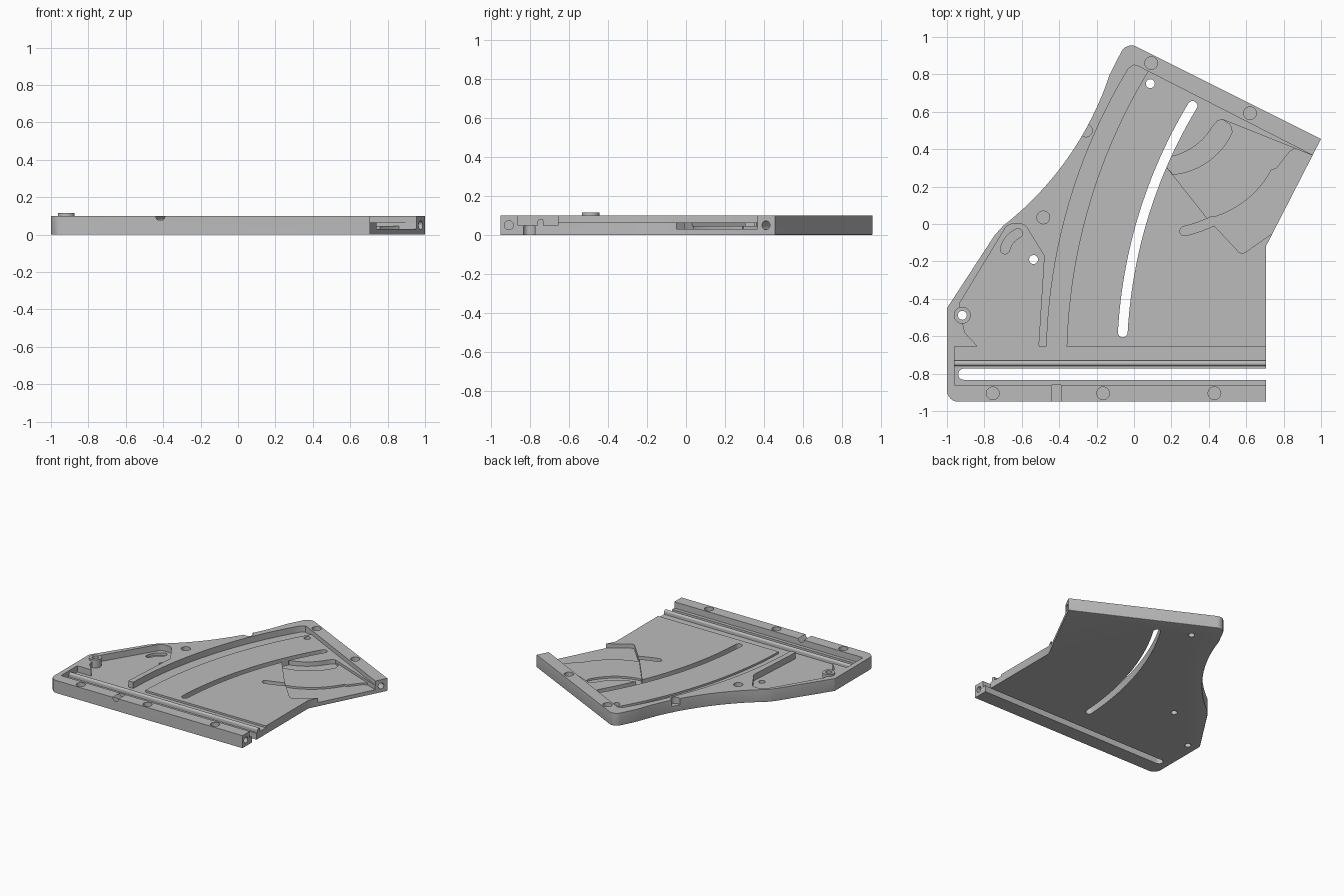
import bpy, bmesh, math
from mathutils import Vector, Matrix

cube = bpy.data.objects.get("Cube")
if cube:
    bpy.data.objects.remove(cube, do_unlink=True)

grey = bpy.data.materials.new("matte grey")
grey.use_nodes = True
COLOUR = (0.5, 0.5, 0.5, 1)
grey.diffuse_color = COLOUR
grey.node_tree.nodes["Principled BSDF"].inputs["Base Color"].default_value = COLOUR
TOP, CHANNEL, DECK, ISLAND, DEEP = 0.1, 0.05, 0.065, 0.045, 0.03
ABOVE = 0.2


def arc(a, m, b, n=24):
    """Points on the circle through a, m and b."""
    a, m, b = Vector(a), Vector(m), Vector(b)
    u, v = m - a, b - a
    d = 2 * (u.x * v.y - u.y * v.x)
    c = a + Vector((v.y * u.dot(u) - u.y * v.dot(v), u.x * v.dot(v) - v.x * u.dot(u))) / d
    start, sweep = a - c, math.atan2((a - c).cross(b - c), (a - c).dot(b - c))
    return [c + Matrix.Rotation(sweep * i / n, 2) @ start for i in range(n + 1)]


def rounded(points, n=6):
    """Outline whose points with a third value get a corner of that radius."""
    out = []
    for i, p in enumerate(points):
        here = Vector(p[:2])
        if len(p) < 3:
            out.append(here)
            continue
        d1 = (Vector(points[i - 1][:2]) - here).normalized()
        d2 = (Vector(points[(i + 1) % len(points)][:2]) - here).normalized()
        half = d1.angle(d2) / 2
        t = p[2] / math.tan(half)
        mid = here + (d1 + d2).normalized() * (p[2] / math.sin(half) - p[2])
        out += arc(here + d1 * t, mid, here + d2 * t, n)
    return out


def slot(path, width, n=8):
    """Round-ended band along a path."""
    path = [Vector(p) for p in path]
    dirs = [(path[min(i + 1, len(path) - 1)] - path[max(i - 1, 0)]).normalized()
            for i in range(len(path))]
    r = width / 2
    side = [Vector((-d.y, d.x)) * r for d in dirs]
    end = [path[-1] + Matrix.Rotation(-math.pi * i / n, 2) @ side[-1] for i in range(1, n)]
    start = [path[0] - Matrix.Rotation(-math.pi * i / n, 2) @ side[0] for i in range(1, n)]
    return ([p + s for p, s in zip(path, side)] + end
            + [p - s for p, s in zip(path, side)][::-1] + start)


def circle(x, y, r, n=32):
    return [Vector((x + r * math.cos(math.tau * i / n), y + r * math.sin(math.tau * i / n)))
            for i in range(n)]


def prism(name, outline, z0, z1, bevel=None):
    bm = bmesh.new()
    face = bm.faces.new([bm.verts.new((p[0], p[1], z0)) for p in outline])
    top = bmesh.ops.extrude_face_region(bm, geom=[face])["geom"]
    bmesh.ops.translate(bm, vec=(0, 0, z1 - z0),
                        verts=[v for v in top if isinstance(v, bmesh.types.BMVert)])
    bmesh.ops.recalc_face_normals(bm, faces=bm.faces)
    if bevel:
        edges = [e for e in bm.edges if all(v.co.z == z0 for v in e.verts)
                 and bevel(sum((v.co for v in e.verts), Vector()) / 2)]
        bmesh.ops.bevel(bm, geom=edges, offset=0.015, segments=3, profile=0.5,
                        affect='EDGES', clamp_overlap=True)
    mesh = bpy.data.meshes.new(name)
    bm.to_mesh(mesh)
    bm.free()
    mesh.materials.append(grey)
    ob = bpy.data.objects.new(name, mesh)
    bpy.context.collection.objects.link(ob)
    return ob


def cut(target, outline, floor, top=ABOVE, matrix=None):
    """Remove a prism from the target."""
    cutter = prism("cutter", outline, floor, top)
    cutter.hide_render = True
    if matrix:
        cutter.data.transform(matrix)
    bpy.context.view_layer.objects.active = target
    mod = target.modifiers.new("cut", 'BOOLEAN')
    mod.operation, mod.solver, mod.object = 'DIFFERENCE', 'EXACT', cutter
    bpy.ops.object.modifier_apply(modifier=mod.name)
    bpy.data.objects.remove(cutter, do_unlink=True)


# Base plate with a soft lower edge on its closed sides
flank = arc((-0.70, -0.01), (-0.36, 0.345), (-0.13, 0.80))
outline = rounded([(0.705, -0.95), (0.705, -0.12), (1.0, 0.455), (-0.04, 0.975, 0.06)]
                  + [tuple(p) for p in reversed(flank)]
                  + [(-0.745, -0.06), (-1.0, -0.45, 0.03), (-1.0, -0.95, 0.06)])
plate = prism("base_plate", outline, 0, TOP,
              lambda m: m.y > -0.94 and not (m.x > 0.7 and m.y < 0.3))

# Main recess, bounded by the curved rim and the slanted back rail
outer = arc((-0.467, -0.65), (-0.345, 0.118), (-0.03, 0.83))
cut(plate, [(-0.467, -0.75)] + outer + [(0.0, 0.85), (0.02, 0.845), (0.95, 0.37),
                                        (1.1, 0.29), (1.1, -0.75)], DECK)

# Curved track beside the rim
inner = arc((-0.36, -0.655), (-0.237, 0.114), (0.075, 0.817))
cut(plate, [(-0.467, -0.75)] + outer + [(0.0, 0.85), (0.02, 0.845)]
    + inner[::-1] + [(-0.36, -0.75)], CHANNEL)

# Straight front channel and its through slot
cut(plate, [(-0.96, -0.86), (0.9, -0.86), (0.9, -0.655), (-0.96, -0.655)], CHANNEL)
cut(plate, slot([(-0.91, -0.803), (0.9, -0.803)], 0.06), -0.1)

# Triangular side pocket with a short curved recess
cut(plate, rounded([(-0.505, -0.70), (-0.51, -0.64), (-0.48, -0.17, 0.03), (-0.585, 0.0, 0.04),
                    (-0.675, 0.0, 0.05), (-0.93, -0.42), (-0.93, -0.46), (-0.905, -0.58),
                    (-0.84, -0.65), (-0.84, -0.70)]), CHANNEL)
cut(plate, slot(arc((-0.69, -0.135), (-0.665, -0.085), (-0.62, -0.05), 8), 0.05), DEEP)

# Long curved through slot
cut(plate, slot(arc((-0.06, -0.58), (0.045, 0.025), (0.313, 0.632)), 0.052), -0.1)

# Stepped side pocket: shallow island, crescent, deep bay and arm slot
crescent_edge = arc((0.2, 0.36), (0.33, 0.42), (0.42, 0.52), 10)
bay = [(0.955, 0.366), (1.05, 0.315), (0.85, 0.03), (0.74, -0.05), (0.575, -0.165, 0.03),
       (0.43, -0.01)]
cut(plate, rounded(bay + [(0.40, 0.02), (0.17, 0.31)]) + crescent_edge
    + [Vector((0.445, 0.55)), Vector((0.47, 0.56))], ISLAND)
cut(plate, rounded(bay + [(0.40, 0.03)]) + arc((0.41, 0.032), (0.59, 0.12), (0.735, 0.29), 12)
    + rounded([(0.76, 0.295), (0.83, 0.385), (0.86, 0.404)]), DEEP)
cut(plate, crescent_edge + [(0.445, 0.55), (0.47, 0.56), (0.515, 0.53)]
    + arc((0.525, 0.49), (0.39, 0.33), (0.21, 0.265), 12) + [(0.17, 0.31)], DEEP)
cut(plate, slot(arc((0.27, -0.038), (0.34, -0.018), (0.42, 0.015), 6), 0.05), DEEP)

# Blind round sockets along the rim
for x, y in [(-0.755, -0.905), (-0.165, -0.905), (0.43, -0.905), (-0.485, 0.035),
             (-0.257, 0.5), (0.092, 0.86), (0.62, 0.592)]:
    cut(plate, circle(x, y, 0.034), CHANNEL)

# Small through holes
PIVOT = (-0.918, -0.488)
for x, y in [(0.087, 0.75), (-0.537, -0.19), PIVOT]:
    cut(plate, circle(x, y, 0.024), -0.1)

# Half-round groove over the front rail
cut(plate, circle(0, 0, 0.025), -0.06, 0.06,
    Matrix.Translation((-0.415, -0.91, TOP)) @ Matrix.Rotation(math.pi / 2, 4, 'X'))

# Screw holes in the open ends of both rails
for x, y, turn in [(0.705, -0.907, 0), (0.975, 0.41, -math.atan2(0.46, 0.888))]:
    cut(plate, circle(0, 0, 0.023), -0.12, 0.1, Matrix.Translation((x, y, 0.05))
        @ Matrix.Rotation(turn, 4, 'Z') @ Matrix.Rotation(math.pi / 2, 4, 'Y'))

# Rounded guide ridge along the channel
profile = rounded([(-0.76, 0.045), (-0.73, 0.045), (-0.73, 0.083, 0.014), (-0.76, 0.083, 0.014)])
ridge = prism("guide_ridge", profile, -0.965, 0.705)
ridge.data.transform(Matrix(((0, 0, 1, 0), (1, 0, 0, 0), (0, 1, 0, 0), (0, 0, 0, 1))))

# Pivot boss
boss = prism("pivot_boss", circle(*PIVOT, 0.045), 0.02, 0.115)
cut(boss, circle(*PIVOT, 0.024), -0.1)

for ob in (plate, ridge, boss):
    bpy.ops.object.select_all(action='DESELECT')
    ob.select_set(True)
    bpy.context.view_layer.objects.active = ob
    bpy.ops.object.shade_smooth_by_angle(angle=math.radians(30))
